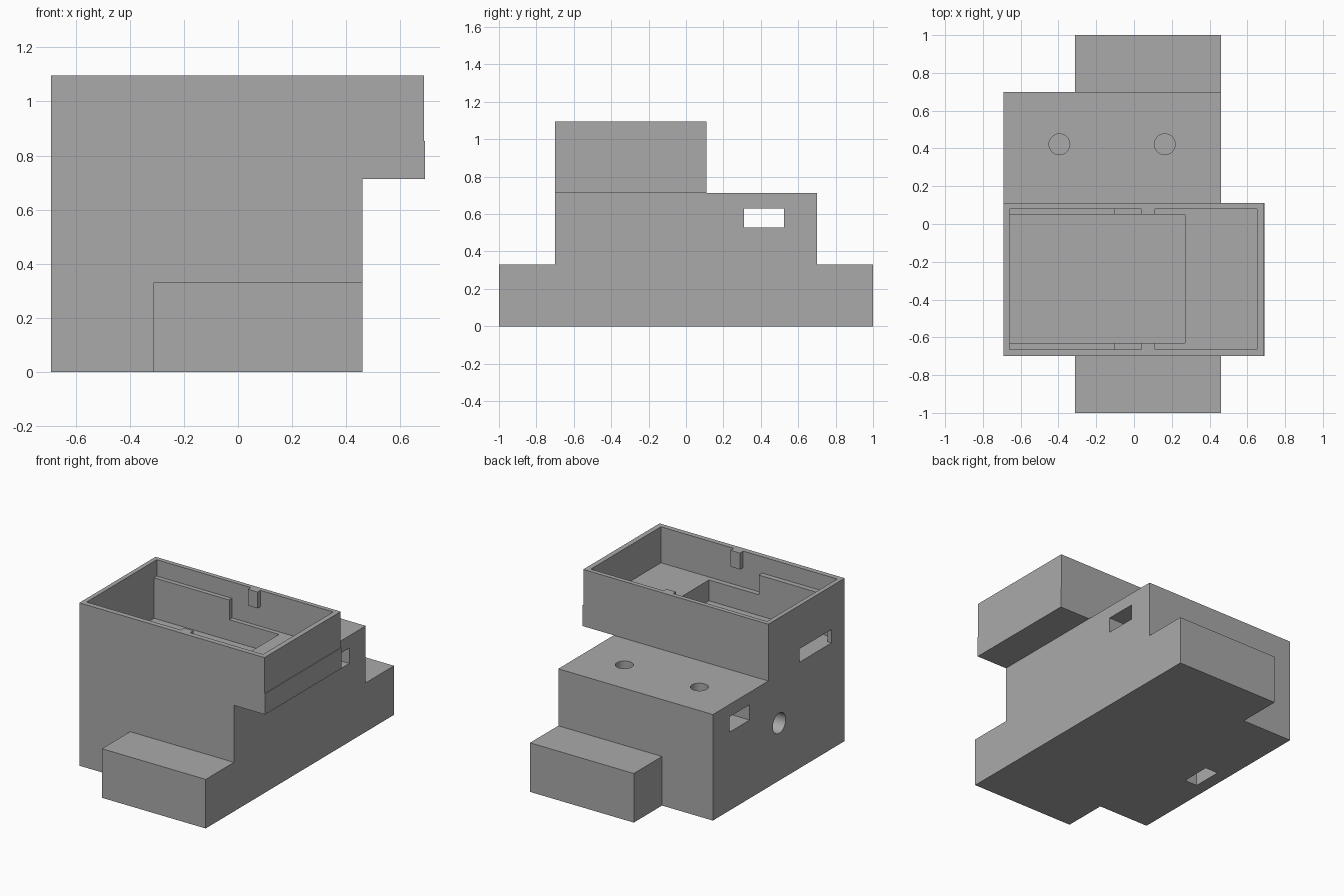
import bpy, math

if "Cube" in bpy.data.objects:
    bpy.data.objects.remove(bpy.data.objects["Cube"])

grey = bpy.data.materials.new("plain grey")
grey.diffuse_color = (0.4, 0.4, 0.4, 1)
grey.use_nodes = True
grey.node_tree.nodes["Principled BSDF"].inputs["Base Color"].default_value = grey.diffuse_color


def box(name, x, y, z):
    """Box from (min, max) ranges."""
    bpy.ops.mesh.primitive_cube_add(size=1, location=[(a + b) / 2 for a, b in (x, y, z)])
    ob = bpy.context.object
    ob.name = name
    ob.scale = [b - a for a, b in (x, y, z)]
    bpy.ops.object.transform_apply(location=True, rotation=True, scale=True)
    ob.data.materials.append(grey)
    return ob


def drill(name, radius, depth, centre, rotation=(0, 0, 0)):
    bpy.ops.mesh.primitive_cylinder_add(vertices=48, radius=radius, depth=depth,
                                        location=centre, rotation=rotation)
    ob = bpy.context.object
    ob.name = name
    bpy.ops.object.transform_apply(location=True, rotation=True, scale=True)
    ob.data.materials.append(grey)
    return ob


def combine(target, others, operation):
    for other in others:
        bpy.context.view_layer.objects.active = target
        mod = target.modifiers.new("cut", 'BOOLEAN')
        mod.operation, mod.solver, mod.object = operation, 'EXACT', other
        bpy.ops.object.modifier_apply(modifier=mod.name)
        bpy.data.objects.remove(other, do_unlink=True)


# Solid base block, long foot and upper tray
housing = box("housing", (-0.69, 0.46), (-0.7, 0.7), (0, 0.713))
combine(housing, [
    box("foot", (-0.312, 0.46), (-1, 1), (0, 0.33)),
    box("tray_lower", (-0.69, 0.691), (-0.7, 0.11), (0.713, 0.853)),
    box("tray_upper", (-0.69, 0.687), (-0.7, 0.11), (0.853, 1.095)),
], 'UNION')

# Tray: shallow shelf level, raised-lip level and deep pocket
cutters = [
    box("shelf_cut", (-0.1, 0.652), (-0.665, 0.08), (0.853, 1.2)),
    box("lip_cut", (-0.66, 0), (-0.665, 0.08), (0.985, 1.2)),
    box("pocket_cut", (-0.66, 0.27), (-0.63, 0.05), (0.713, 1.2)),
    box("side_slot", (-0.8, -0.6), (-0.56, -0.22), (0.713, 0.803)),
    # Cross tunnel with two vertical bolt holes
    box("tunnel", (-0.8, 0.6), (0.31, 0.525), (0.527, 0.63)),
    drill("bolt_hole_left", 0.055, 0.4, (-0.395, 0.422, 0.6)),
    drill("bolt_hole_right", 0.055, 0.4, (0.163, 0.422, 0.6)),
    # Side bolt hole meeting the slot in the underside
    drill("side_hole", 0.068, 0.6, (-0.7, -0.005, 0.386), (0, math.pi / 2, 0)),
    box("bottom_slot", (-0.605, -0.51), (-0.11, 0.092), (-0.1, 0.49)),
]
combine(housing, cutters, 'DIFFERENCE')

# Pair of retaining tabs inside the rim
combine(housing, [
    box("tab_back", (0.04, 0.11), (0.05, 0.09), (0.985, 1.095)),
    box("tab_front", (0.04, 0.11), (-0.675, -0.63), (0.985, 1.095)),
], 'UNION')

bpy.ops.object.select_all(action='DESELECT')
housing.select_set(True)
bpy.context.view_layer.objects.active = housing
bpy.ops.object.shade_smooth_by_angle(angle=math.radians(30))
